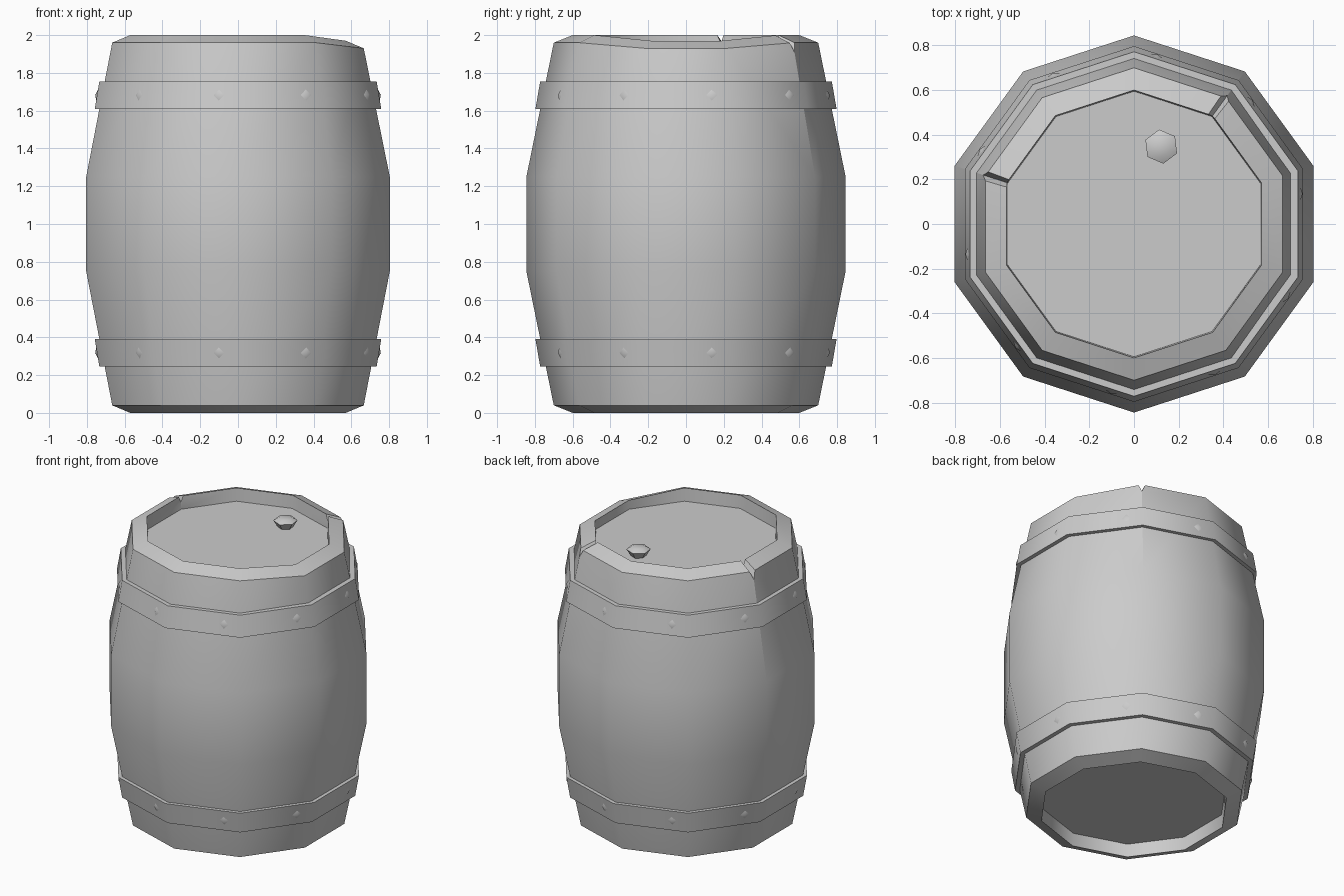
import bpy, bmesh
from math import cos, sin, radians, pi
from mathutils import Vector, Matrix

if "Cube" in bpy.data.objects:
    bpy.data.objects.remove(bpy.data.objects["Cube"])


def finish(name, bm, smooth=True):
    bmesh.ops.recalc_face_normals(bm, faces=bm.faces[:])
    mesh = bpy.data.meshes.new(name)
    bm.to_mesh(mesh)
    bm.free()
    if smooth:
        mesh.shade_smooth()
        mesh.set_sharp_from_angle(angle=radians(40))
    obj = bpy.data.objects.new(name, mesh)
    bpy.context.collection.objects.link(obj)
    return obj


def revolve(profile, sides, start=90, closed=False, center=(0, 0)):
    """Sweep (radius, z) points around z; cap the ends or close the ring."""
    bm = bmesh.new()
    rings = []
    for r, z in profile:
        rings.append([bm.verts.new((center[0] + r * cos(radians(start) + 2 * pi * i / sides),
                                    center[1] + r * sin(radians(start) + 2 * pi * i / sides), z))
                      for i in range(sides)])
    pairs = list(zip(rings, rings[1:]))
    if closed:
        pairs.append((rings[-1], rings[0]))
    else:
        bm.faces.new(rings[0])
        bm.faces.new(rings[-1])
    for a, b in pairs:
        for i in range(sides):
            j = (i + 1) % sides
            bm.faces.new((a[i], a[j], b[j], b[i]))
    return bm


# Barrel body with recessed lid and floor
half = [(0.595, 0.09), (0.60, 0.0), (0.70, 0.04), (0.845, 0.75)]
profile = half + [(r, 2 - z) for r, z in reversed(half)]
bm = revolve(profile, 10)
# Worn rim dips on the right side
for v in bm.verts:
    if v.co.z > 1.95 and v.co.x > 0.5:
        v.co.z -= 0.03
barrel = finish("barrel_body", bm)

# Chips cut out of the rim
for k, angle in enumerate((54, 162)):
    bm = bmesh.new()
    ends = []
    for r, z, w in ((0.55, 1.98, 0.02), (0.78, 1.875, 0.075)):
        ends.append([bm.verts.new(p) for p in ((r, 0, z), (r, w, 2.03), (r, -w, 2.03))])
    a, b = ends
    bm.faces.new(a)
    bm.faces.new(b)
    for i in range(3):
        j = (i + 1) % 3
        bm.faces.new((a[i], a[j], b[j], b[i]))
    bm.transform(Matrix.Rotation(radians(angle), 4, 'Z'))
    cutter = finish("rim_chip_cutter_%d" % (k + 1), bm, smooth=False)
    cutter.hide_render = True
    cutter.hide_set(True)
    cutter.display_type = 'WIRE'
    mod = barrel.modifiers.new("rim_chip", 'BOOLEAN')
    mod.operation = 'DIFFERENCE'
    mod.solver = 'EXACT'
    mod.object = cutter

# Hoops and their rivets: (wide radius, z) to (narrow radius, z)
for label, wide_z, narrow_z in (("upper", 1.61, 1.755), ("lower", 0.39, 0.245)):
    wide, narrow = 0.797, 0.772
    finish(label + "_hoop", revolve([(wide, wide_z), (narrow, narrow_z),
                                     (0.735, narrow_z), (0.762, wide_z)], 10, closed=True))
    bm = bmesh.new()
    zc = (wide_z + narrow_z) / 2
    r = (wide + narrow) / 2
    lean = (wide - narrow) * cos(pi / 10) / (narrow_z - wide_z)
    for i in range(10):
        a0, a1 = radians(18 + 36 * i), radians(54 + 36 * i)
        p0 = Vector((r * cos(a0), r * sin(a0), zc))
        p1 = Vector((r * cos(a1), r * sin(a1), zc))
        side = (p1 - p0).normalized()
        out = Vector((side.y, -side.x, lean)).normalized()
        up = out.cross(side)
        c = p0.lerp(p1, 0.78)
        base = [bm.verts.new(c + d * 0.032 - out * 0.001) for d in (side, up, -side, -up)]
        tip = bm.verts.new(c + out * 0.01)
        bm.faces.new(base)
        for j in range(4):
            bm.faces.new((base[j], base[(j + 1) % 4], tip))
    finish(label + "_hoop_rivets", bm)

# Stopper in the lid
finish("stopper", revolve([(0.045, 1.905), (0.077, 1.955), (0.045, 1.972)], 6,
                          start=97, center=(0.122, 0.347)))
